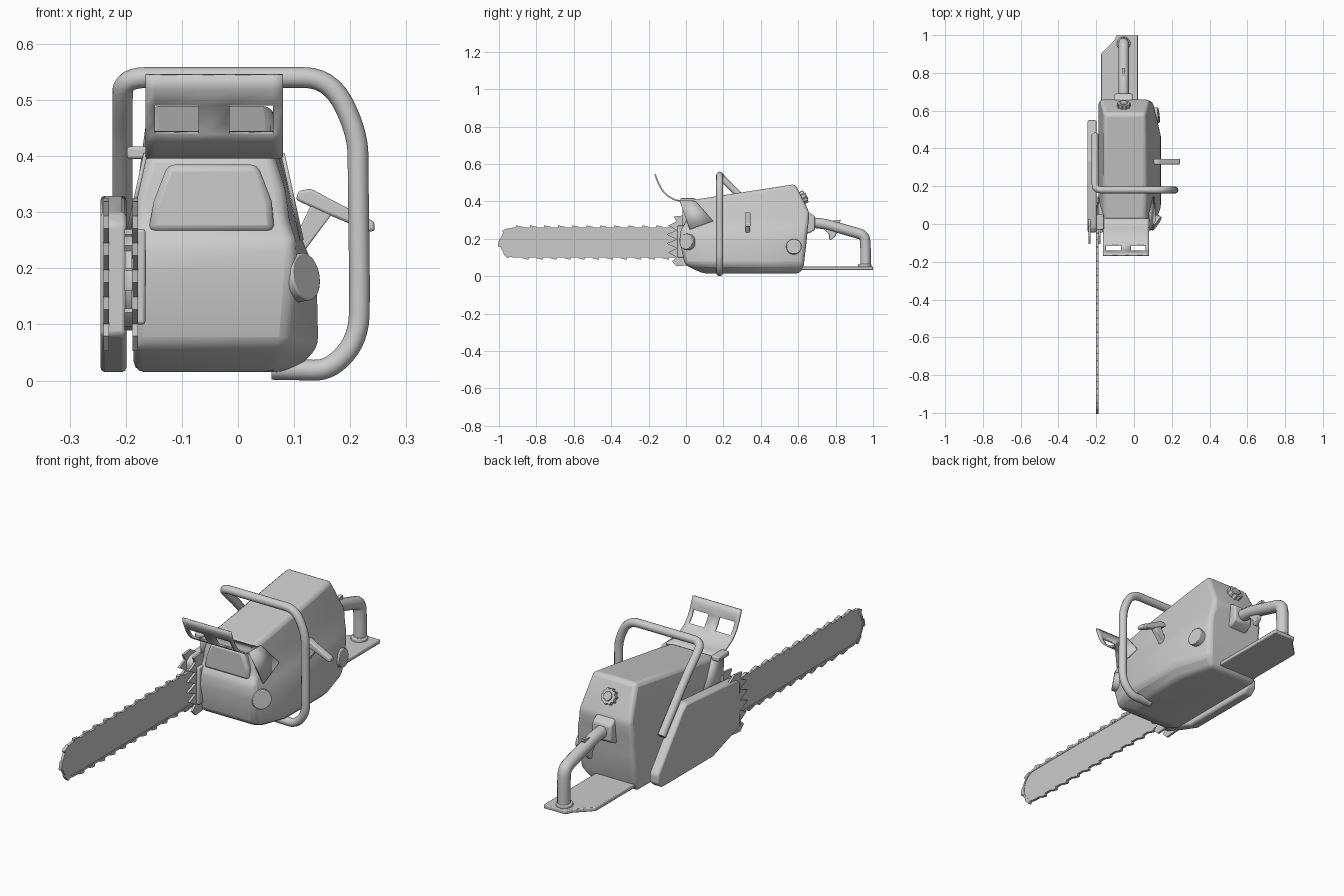
import bpy, bmesh, math
from mathutils import Vector

if "Cube" in bpy.data.objects:
    bpy.data.objects.remove(bpy.data.objects["Cube"])


def make(name, verts, faces, bevel=0.0, solid=0.0, segs=2):
    me = bpy.data.meshes.new(name)
    me.from_pydata([tuple(v) for v in verts], [], faces)
    bm = bmesh.new()
    bm.from_mesh(me)
    bmesh.ops.recalc_face_normals(bm, faces=bm.faces)
    bm.to_mesh(me)
    bm.free()
    ob = bpy.data.objects.new(name, me)
    bpy.context.collection.objects.link(ob)
    if solid:
        m = ob.modifiers.new("solid", 'SOLIDIFY')
        m.thickness = solid
        m.offset = 0
    if bevel:
        m = ob.modifiers.new("bevel", 'BEVEL')
        m.width = bevel
        m.segments = segs
        m.limit_method = 'ANGLE'
        m.angle_limit = math.radians(25)
    smooth(ob)
    return ob


def smooth(ob):
    bpy.ops.object.select_all(action='DESELECT')
    ob.select_set(True)
    bpy.context.view_layer.objects.active = ob
    bpy.ops.object.shade_smooth_by_angle(angle=math.radians(35))


def loft(name, rings, **kw):
    """Skin a stack of equal-length rings and cap both ends."""
    n = len(rings[0])
    faces = [[k * n + i, k * n + (i + 1) % n, (k + 1) * n + (i + 1) % n, (k + 1) * n + i]
             for k in range(len(rings) - 1) for i in range(n)]
    faces += [list(range(n)), list(range((len(rings) - 1) * n, len(rings) * n))]
    return make(name, [v for r in rings for v in r], faces, **kw)


def prism(name, prof, a, b, axis='x', **kw):
    """Extrude a (y,z) profile along x, or an (x,y) profile along z."""
    place = (lambda p, t: (t, *p)) if axis == 'x' else (lambda p, t: (*p, t))
    return loft(name, [[place(p, t) for p in prof] for t in (a, b)], **kw)


def box(name, x, y, z, **kw):
    return prism(name, [(y[0], z[0]), (y[1], z[0]), (y[1], z[1]), (y[0], z[1])], *x, **kw)


def disc(name, c, direction, radii, depth, n=24, **kw):
    """Cylinder with alternating radii, centred on c, facing direction."""
    q = Vector(direction).to_track_quat('Z', 'Y')
    rings = [[Vector(c) + q @ Vector((radii[i % len(radii)] * math.cos(2 * math.pi * i / n),
                                      radii[i % len(radii)] * math.sin(2 * math.pi * i / n), t))
              for i in range(n)] for t in (-depth / 2, depth / 2)]
    return loft(name, rings, **kw)


def tube(name, pts, r):
    cu = bpy.data.curves.new(name, 'CURVE')
    cu.dimensions = '3D'
    cu.bevel_depth = r
    cu.bevel_resolution = 4
    cu.use_fill_caps = True
    s = cu.splines.new('NURBS')
    s.points.add(len(pts) - 1)
    for p, co in zip(s.points, pts):
        p.co = (*co, 1)
    s.order_u = 3
    s.use_endpoint_u = True
    s.resolution_u = 6
    ob = bpy.data.objects.new(name, cu)
    bpy.context.collection.objects.link(ob)
    bpy.ops.object.select_all(action='DESELECT')
    ob.select_set(True)
    bpy.context.view_layer.objects.active = ob
    bpy.ops.object.convert(target='MESH')
    smooth(bpy.context.view_layer.objects.active)


# Engine housing: stacked rings, bulging on the right, with a sloping top
def ring(zf, zb, yf, yb, xl, xm, xr):
    pts = [(xl, yf), (xm, yf), (xr, yf + .12), (xr, yb - .17), (xm, yb), (xl, yb)]
    return [(x, y, zf + (zb - zf) * (y - yf) / (yb - yf)) for x, y in pts]


loft("engine_housing", [
    ring(.015, .015, .09, .61, -.185, .06, .10),
    ring(.06, .06, -.005, .63, -.187, .09, .143),
    ring(.19, .19, -.035, .645, -.187, .10, .14),
    ring(.25, .25, -.028, .65, -.187, .10, .115),
    ring(.285, .285, .0, .655, -.187, .09, .102),
    ring(.34, .34, .005, .66, -.18, .083, .09),
    ring(.405, .492, .02, .585, -.16, .062, .066)], bevel=.018, segs=3)

# Exhaust panel on the upper front
panel = [(-.16, .265), (.065, .265), (.06, .32), (.035, .385), (-.125, .385), (-.15, .32)]
loft("exhaust_panel", [[(x, y, z) for x, z in panel] for y in (-.02, .05)], bevel=.012)

# Side cover over the drive
prism("drive_cover", [(-.045, .08), (-.045, .28), (-.02, .30), (.34, .33), (.37, .31), (.55, .08),
                      (.55, .04), (.52, .015), (.15, .015)], -.245, -.199, bevel=.008)


# Guide bar, chain loop and cutters
def stadium(r, y_end=.1, cy=-.915, cz=.18, n=20):
    arc = [(cy + r * math.cos(a), cz + r * math.sin(a))
           for a in (math.pi / 2 + math.pi * i / n for i in range(n + 1))]
    return [(y_end, cz + r)] + arc + [(y_end, cz - r)]


prism("guide_bar", stadium(.073), -.199, -.191)
outer, inner = stadium(.08), stadium(.07)
n = len(outer)
loop = [(x, *p) for x in (-.201, -.189) for p in outer + inner]
faces = []
for i in range(n - 1):
    faces += [[i, i + 1, n + i + 1, n + i], [2 * n + i, 3 * n + i, 3 * n + i + 1, 2 * n + i + 1],
              [i, 2 * n + i, 2 * n + i + 1, i + 1], [n + i, n + i + 1, 3 * n + i + 1, 3 * n + i]]
make("chain_loop", loop, faces)

tv, tf = [], []


def cutter(y, z, ang):
    d, o, b = Vector((0, math.cos(ang), math.sin(ang))), Vector((0, -math.sin(ang), math.cos(ang))), len(tv)
    for x in (-.202, -.188):
        for u, h in ((-.02, -.004), (.02, -.004), (.016, .004), (-.014, .011), (-.02, .009)):
            tv.append(Vector((x, y, z)) + d * u + o * h)
    tf.extend([[b + i, b + (i + 1) % 5, b + 5 + (i + 1) % 5, b + 5 + i] for i in range(5)])
    tf.extend([[b + i for i in range(5)], [b + 5 + i for i in range(5)]])


for i in range(12):
    cutter(-.89 + i * .075, .26, 0)
    cutter(-.86 + i * .075, .10, math.pi)
for a in (.2, .5, .8):
    t = math.pi / 2 + math.pi * a
    cutter(-.915 + .08 * math.cos(t), .18 + .08 * math.sin(t), t - math.pi / 2)
make("chain_cutters", tv, tf)

# Bumper spikes either side of the bar
spikes = [(.03, .06), (.03, .30), (-.01, .325)]
for i, tip in enumerate((-.065, -.095, -.105, -.105, -.095, -.075)):
    z = .315 - i * .048
    spikes += [(tip, z + .004), (-.05, z - .022)]
for side, x in (("outer", -.24), ("inner", -.188)):
    prism(side + "_bumper_spikes", spikes, x, x + .01)
box("bumper_mount", (-.187, -.165), (-.045, .03), (.10, .27), bevel=.005)

# Front wrap-around handle
tube("front_handle", [(.06, .18, .02), (.11, .18, .019), (.165, .18, .018), (.215, .18, .075), (.217, .18, .16),
                      (.214, .18, .36), (.214, .18, .44), (.165, .18, .54), (.07, .18, .54), (-.12, .18, .54),
                      (-.205, .18, .54), (-.206, .225, .49), (-.206, .30, .42), (-.206, .47, .22)], .0185)

# Front hand guard with two windows, its side wings and brake pin
xs = [-.165, -.148, -.07, -.015, .062, .08]
prof = [(.03, .40), (-.02, .40), (-.06, .408), (-.095, .428), (-.112, .442), (-.13, .464),
        (-.145, .492), (-.157, .52), (-.165, .545)]
gv = [(x, *p) for p in prof for x in xs]
gf = [[r * 6 + c, r * 6 + c + 1, r * 6 + c + 7, r * 6 + c + 6] for r in range(len(prof) - 1)
      for c in range(5) if not (r in (4, 5) and c in (1, 3))]
make("hand_guard", gv, gf, solid=.008)
for side, s in (("left", -1), ("right", 1)):
    wing = [(-.0425 + s * (.121 + (.41 - z) * .22), y, z)
            for y, z in ((-.035, .405), (.05, .402), (.145, .295), (.02, .25))]
    make(side + "_guard_wing", wing, [[0, 1, 2, 3]], solid=.007)
box("brake_pin", (-.198, -.16), (-.03, .05), (.395, .417), bevel=.005)

# Filler caps and rear air-filter knob
disc("front_filler_cap", (.108, .01, .183), (.8, -.55, .15), [.043], .035, 28, bevel=.003)
disc("rear_filler_cap", (.112, .575, .157), (1, .12, .1), [.041], .04, 28, bevel=.003)
back = Vector((0, .15, .075)).normalized()
knob = Vector((-.055, .625, .42))
disc("filter_knob", knob, back, [.036, .036, .031, .031], .035, 40)
disc("filter_knob_hub", knob + back * .018, back, [.02], .012, 20, bevel=.003)

# Starter pull: stem and cross grip
stem = [Vector((.085, .33, .20)), Vector((.155, .33, .315))]
loft("starter_stem", [[p + Vector((dx * w, dy, dx * -.4 * w)) for dx, dy in
                       ((-1, -.013), (1, -.013), (1, .013), (-1, .013))]
                      for p, w in zip(stem, (.008, .02))], bevel=.003)
grip = [(.103, .322), (.108, .338), (.13, .342), (.165, .323), (.243, .283), (.244, .266), (.232, .266), (.155, .298)]
loft("starter_grip", [[(x, y, z) for x, z in grip] for y in (.315, .345)], bevel=.005)

# Rear handle, its mount, base plate and controls
c = -.055
prism("rear_handle_mount", [(.63, .22), (.67, .235), (.69, .25), (.69, .32), (.66, .34), (.63, .345)],
      c - .048, c + .048, bevel=.008)
tube("rear_handle", [(c, .63, .288), (c, .72, .285), (c, .80, .263), (c, .90, .235), (c, .955, .218),
                     (c, .96, .16), (c, .96, .10), (c, .96, .04)], .028)
prism("rear_base_plate", [(-.175, .58), (.02, .58), (.02, 1.0), (-.09, 1.0), (-.105, .97), (-.175, .9)],
      .033, .051, axis='z', bevel=.004)
disc("handle_foot", (c, .955, .055), (0, 0, 1), [.036], .02, 20, bevel=.005)
prism("throttle_trigger", [(.73, .26), (.81, .25), (.80, .215), (.775, .192), (.765, .2), (.765, .222)],
      c - .01, c + .01, bevel=.003)
prism("throttle_lock", [(.74, .29), (.825, .302), (.825, .292), (.80, .26)], c - .008, c + .008)
